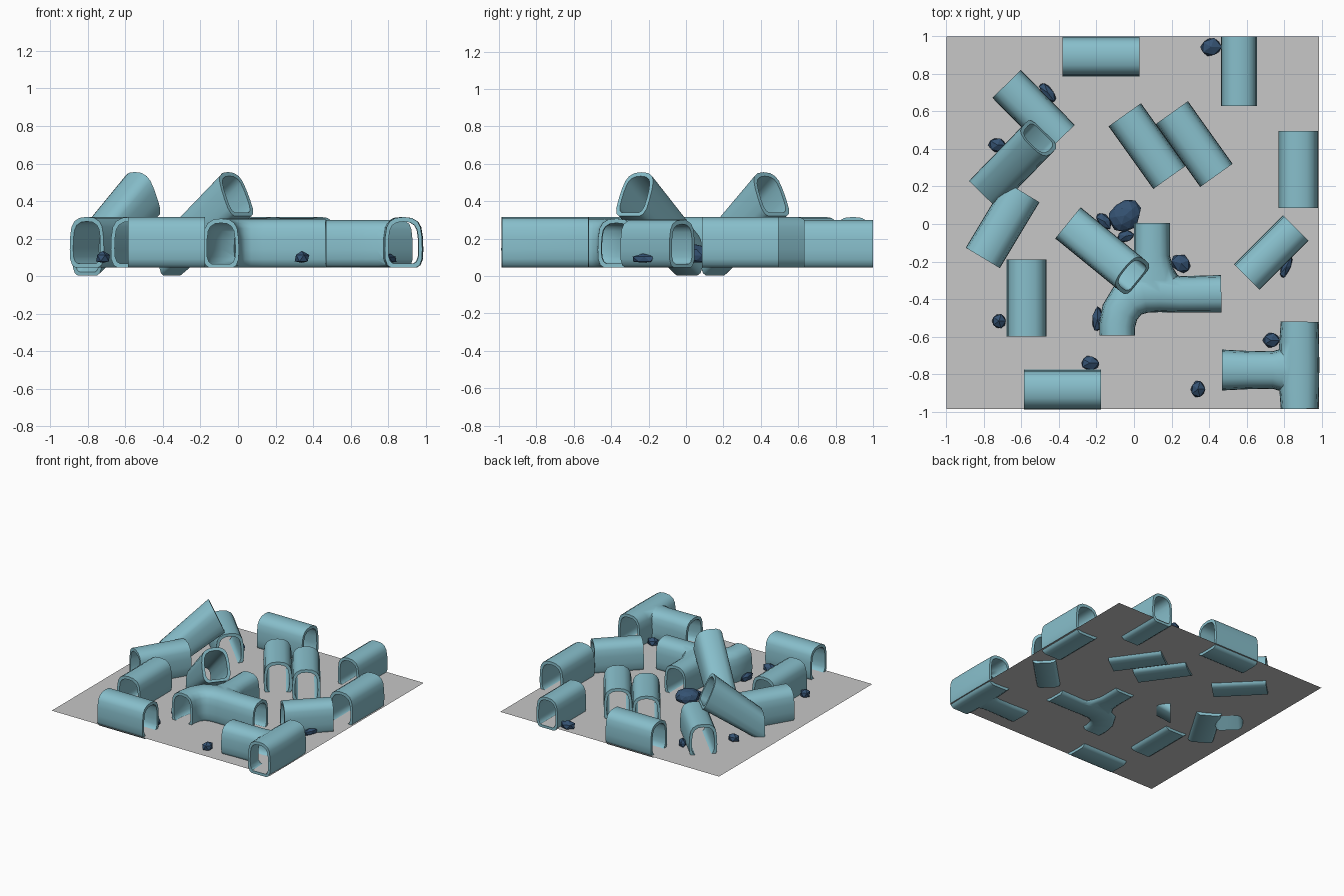
import bpy, bmesh, math, random
from mathutils import Vector

if "Cube" in bpy.data.objects:
    bpy.data.objects.remove(bpy.data.objects["Cube"])

random.seed(4)
GROUND_Z = 0.07
BASE = 0.045          # pipe bottoms sink below the ground sheet
UP = Vector((0, 0, 1))


def material(name, rgb):
    m = bpy.data.materials.new(name)
    m.diffuse_color = (*rgb, 1)
    m.use_nodes = True
    m.node_tree.nodes["Principled BSDF"].inputs["Base Color"].default_value = m.diffuse_color
    return m


PIPE = material("pale_teal", (0.245, 0.52, 0.60))
ROCK = material("dark_blue", (0.035, 0.085, 0.17))
GREY = material("ground_grey", (0.57, 0.57, 0.57))

# Arched cross-section: u = part of width, v = part of height
HALF = [(0.33, 0), (0.43, 0.05), (0.49, 0.17), (0.5, 0.36), (0.49, 0.6),
        (0.45, 0.8), (0.37, 0.91), (0.22, 0.98)]
OUTER = HALF + [(0, 1)] + [(-u, v) for u, v in reversed(HALF)]
INNER = [(u * 0.8, 0.08 + 0.83 * v) for u, v in OUTER]


def finish(name, bm, mat, smooth=True):
    bmesh.ops.recalc_face_normals(bm, faces=bm.faces)
    me = bpy.data.meshes.new(name)
    bm.to_mesh(me)
    bm.free()
    me.materials.append(mat)
    ob = bpy.data.objects.new(name, me)
    bpy.context.collection.objects.link(ob)
    if smooth:
        smooth_pipe(ob)
    return ob


def smooth_pipe(ob):
    bpy.ops.object.select_all(action='DESELECT')
    ob.select_set(True)
    bpy.context.view_layer.objects.active = ob
    bpy.ops.object.shade_smooth_by_angle(angle=math.radians(40))


def loops(bm, rings, section):
    """Skin a section along rings of (point, side vector, up vector)."""
    n = len(section)
    rows = [[bm.verts.new(p + s * u + h * v) for u, v in section] for p, s, h in rings]
    for a, b in zip(rows, rows[1:]):
        for i in range(n):
            bm.faces.new((a[i], a[(i + 1) % n], b[(i + 1) % n], b[i]))
    return rows


def tube(name, rings):
    """Open pipe with wall thickness."""
    bm = bmesh.new()
    o = loops(bm, rings, OUTER)
    k = loops(bm, rings, INNER)
    n = len(OUTER)
    for e in (0, -1):
        for i in range(n):
            j = (i + 1) % n
            bm.faces.new((o[e][i], o[e][j], k[e][j], k[e][i]))
    return finish(name, bm, PIPE)


def straight(name, x, y, deg, length=0.41, width=0.212, height=0.271):
    a = math.radians(deg)
    d = Vector((math.cos(a), math.sin(a), 0))
    s = Vector((-d.y, d.x, 0)) * width
    c = Vector((x, y, BASE))
    tube(name, [(c - d * length / 2, s, UP * height), (c + d * length / 2, s, UP * height)])


def tilted(name, low, high):
    """Pipe leaning up out of the ground."""
    low, high = Vector((*low, 0.003)), Vector((*high, 0.32))
    d = Vector((high.x - low.x, high.y - low.y, 0)).normalized()
    s = Vector((-d.y, d.x, 0)) * 0.214
    tube(name, [(low, s, UP * 0.235), (high, s, UP * 0.235 - d * 0.105)])


def solid(name, path, section, height, z, ext=(0, 0)):
    """Closed sweep along (x, y, width) points, used for the junctions."""
    pts = [Vector((x, y, z)) for x, y, w in path]
    rings = []
    for i, p in enumerate(pts):
        d = (pts[min(i + 1, len(pts) - 1)] - pts[max(i - 1, 0)]).normalized()
        if i == 0:
            p = p - d * ext[0]
        if i == len(pts) - 1:
            p = p + d * ext[1]
        rings.append((p, Vector((-d.y, d.x, 0)) * path[i][2], UP * height))
    bm = bmesh.new()
    rows = loops(bm, rings, section)
    bm.faces.new(rows[0])
    bm.faces.new(rows[-1])
    return finish(name, bm, PIPE, False)


def junction(name, run, branch, h_run, h_branch):
    """Union of two solid sweeps, hollowed by their inner sweeps."""
    base = solid(name, run, OUTER, h_run, BASE)
    parts = [(solid("helper", branch, OUTER, h_branch, BASE + 0.003), 'UNION'),
             (solid("helper", run, INNER, h_run, BASE, (0.02, 0.02)), 'DIFFERENCE'),
             (solid("helper", branch, INNER, h_branch, BASE + 0.003, (0.02, 0)), 'DIFFERENCE')]
    for ob, op in parts:
        m = base.modifiers.new(op.lower(), 'BOOLEAN')
        m.operation, m.object, m.solver = op, ob, 'EXACT'
    dg = bpy.context.evaluated_depsgraph_get()
    me = bpy.data.meshes.new_from_object(base.evaluated_get(dg))
    base.modifiers.clear()
    base.data = me
    for ob, _ in parts:
        bpy.data.objects.remove(ob)
    smooth_pipe(base)


# Ground sheet
bm = bmesh.new()
bm.faces.new([bm.verts.new((x, y, GROUND_Z)) for x, y in
              ((-1, -0.985), (0.985, -0.985), (0.985, 1), (-1, 1))])
finish("ground_sheet", bm, GREY, False)

# Straight pipes lying on the ground: x, y, angle
for i, (x, y, a) in enumerate([(-0.175, 0.893, 0), (0.875, 0.29, 90), (-0.572, -0.395, 90),
                               (-0.38, -0.882, 0), (0.07, 0.415, -54.5), (0.32, 0.426, -54.5),
                               (-0.70, -0.005, 59), (-0.535, 0.60, -45.5)]):
    straight(f"pipe_{i + 1}", x, y, a)
# Slightly smaller pipes
for i, (x, y, a) in enumerate([(0.56, 0.815, 90), (0.732, -0.152, 45)]):
    straight(f"small_pipe_{i + 1}", x, y, a, 0.37, 0.192, 0.255)

# Pipes leaning upward
tilted("leaning_pipe_left", (-0.803, 0.155), (-0.477, 0.49))
tilted("leaning_pipe_centre", (-0.352, 0.006), (0.027, -0.303))

# Junctions
junction("tee_junction",
         [(0.882, -0.985, 0.2), (0.88, -0.88, 0.212), (0.88, -0.75, 0.215),
          (0.88, -0.63, 0.212), (0.882, -0.52, 0.2)],
         [(0.468, -0.778, 0.218), (0.6, -0.778, 0.205), (0.74, -0.778, 0.2),
          (0.79, -0.778, 0.23), (0.88, -0.778, 0.29)], 0.27, 0.252)
junction("bent_junction",
         [(0.465, -0.372, 0.2), (0.25, -0.375, 0.195), (0.14, -0.365, 0.21), (0.05, -0.365, 0.22),
          (-0.03, -0.40, 0.215), (-0.075, -0.47, 0.2), (-0.09, -0.54, 0.192), (-0.09, -0.595, 0.19)],
         [(0.095, 0.005, 0.192), (0.095, -0.17, 0.192), (0.10, -0.24, 0.22), (0.10, -0.30, 0.3),
          (0.10, -0.36, 0.34)], 0.262, 0.255)

# Rocks: x, y, radius along, radius across, angle, top height
ROCKS = [(-0.05, 0.045, 0.095, 0.08, 40, 0.17), (-0.16, 0.015, 0.06, 0.035, -50, 0.12),
         (-0.045, -0.065, 0.05, 0.035, 10, 0.12), (0.41, 0.943, 0.062, 0.055, 0, 0.13),
         (-0.46, 0.70, 0.07, 0.03, -52, 0.12), (-0.727, 0.42, 0.052, 0.045, 0, 0.13),
         (-0.72, -0.517, 0.045, 0.045, 0, 0.135), (0.25, -0.21, 0.065, 0.05, -45, 0.13),
         (0.81, -0.23, 0.07, 0.028, 65, 0.12), (0.73, -0.62, 0.05, 0.043, 0, 0.13),
         (0.34, -0.88, 0.042, 0.048, 0, 0.135), (-0.235, -0.74, 0.055, 0.042, 0, 0.13),
         (-0.195, -0.51, 0.075, 0.03, 90, 0.13)]
for i, (x, y, ra, rb, deg, top) in enumerate(ROCKS):
    a = math.radians(deg)
    bm = bmesh.new()
    bmesh.ops.create_icosphere(bm, subdivisions=1 if i else 2, radius=1)
    mid = GROUND_Z + (top - GROUND_Z) * 0.4
    for v in bm.verts:
        k = random.uniform(0.88, 1.08)
        u, w = v.co.x * ra * k, v.co.y * rb * k
        z = mid + v.co.z * (top - mid)
        v.co = (x + u * math.cos(a) - w * math.sin(a),
                y + u * math.sin(a) + w * math.cos(a), max(z, GROUND_Z + 0.001))
    finish(f"rock_{i + 1}", bm, ROCK, False)
